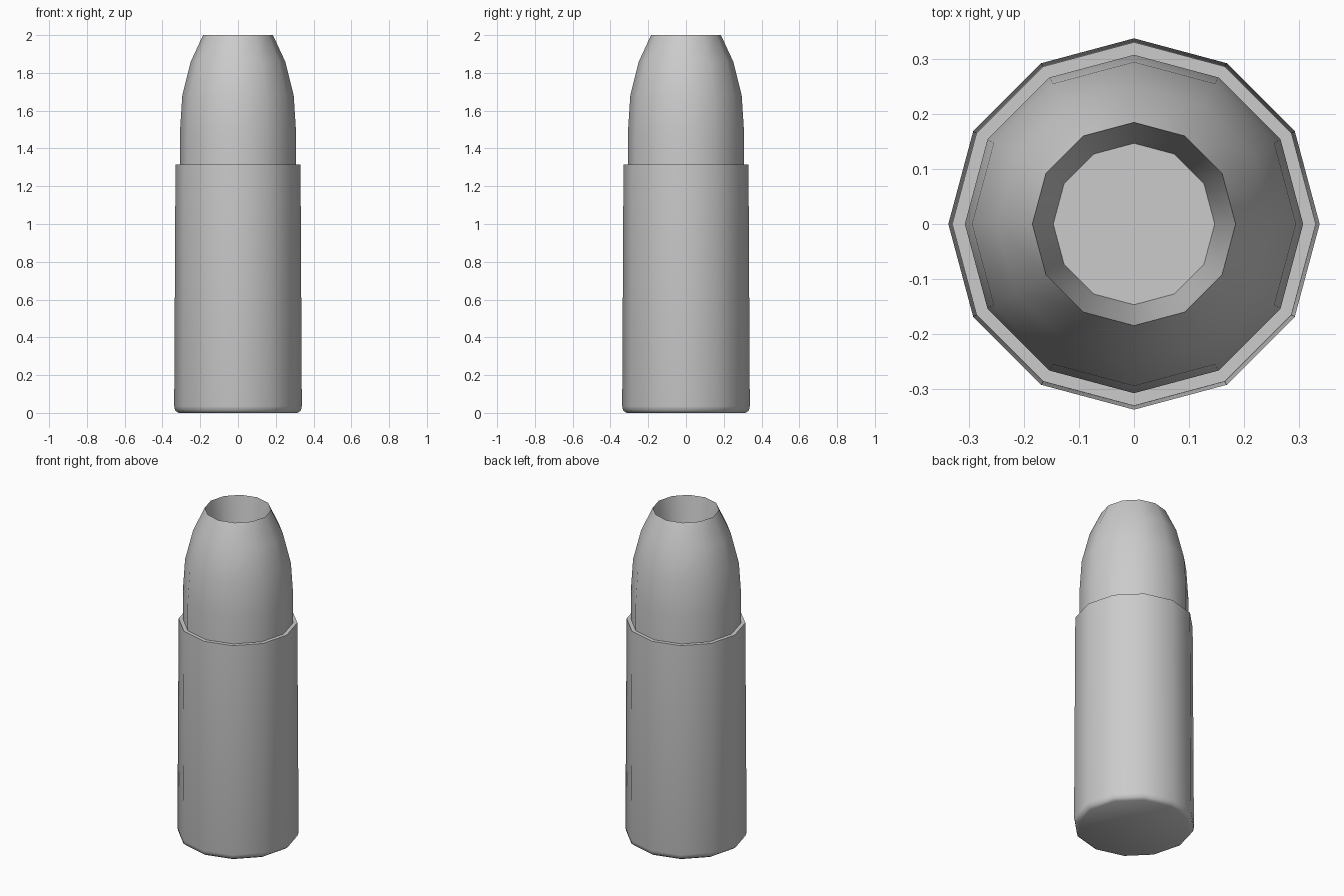
import bpy, bmesh, math
from math import radians

if "Cube" in bpy.data.objects:
    bpy.data.objects.remove(bpy.data.objects["Cube"])

SIDES = 12


def lathe(name, profile):
    """Spin (radius, z) points around z, closing both ends with flat caps."""
    bm = bmesh.new()
    rings = []
    for r, z in profile:
        rings.append([bm.verts.new((r * math.cos(2 * math.pi * i / SIDES),
                                    r * math.sin(2 * math.pi * i / SIDES), z))
                      for i in range(SIDES)])
    for a, b in zip(rings, rings[1:]):
        for i in range(SIDES):
            j = (i + 1) % SIDES
            bm.faces.new((a[i], a[j], b[j], b[i]))
    bm.faces.new(rings[0][::-1])
    bm.faces.new(rings[-1])
    bmesh.ops.recalc_face_normals(bm, faces=bm.faces)
    mesh = bpy.data.meshes.new(name)
    bm.to_mesh(mesh)
    bm.free()
    obj = bpy.data.objects.new(name, mesh)
    bpy.context.collection.objects.link(obj)
    bpy.ops.object.select_all(action='DESELECT')
    obj.select_set(True)
    bpy.context.view_layer.objects.active = obj
    bpy.ops.object.shade_smooth_by_angle(angle=radians(60))
    return obj


# Slightly tapered case with a bevelled base and a short mouth lip
lathe("case", [(0.315, 0.0), (0.333, 0.012), (0.338, 0.035),
               (0.331, 1.315), (0.308, 1.315), (0.308, 1.29)])

# Rounded projectile with a tapered hollow in the tip
lathe("projectile", [(0.308, 1.28), (0.308, 1.48), (0.295, 1.68), (0.25, 1.86),
                     (0.185, 2.0), (0.147, 1.74)])
